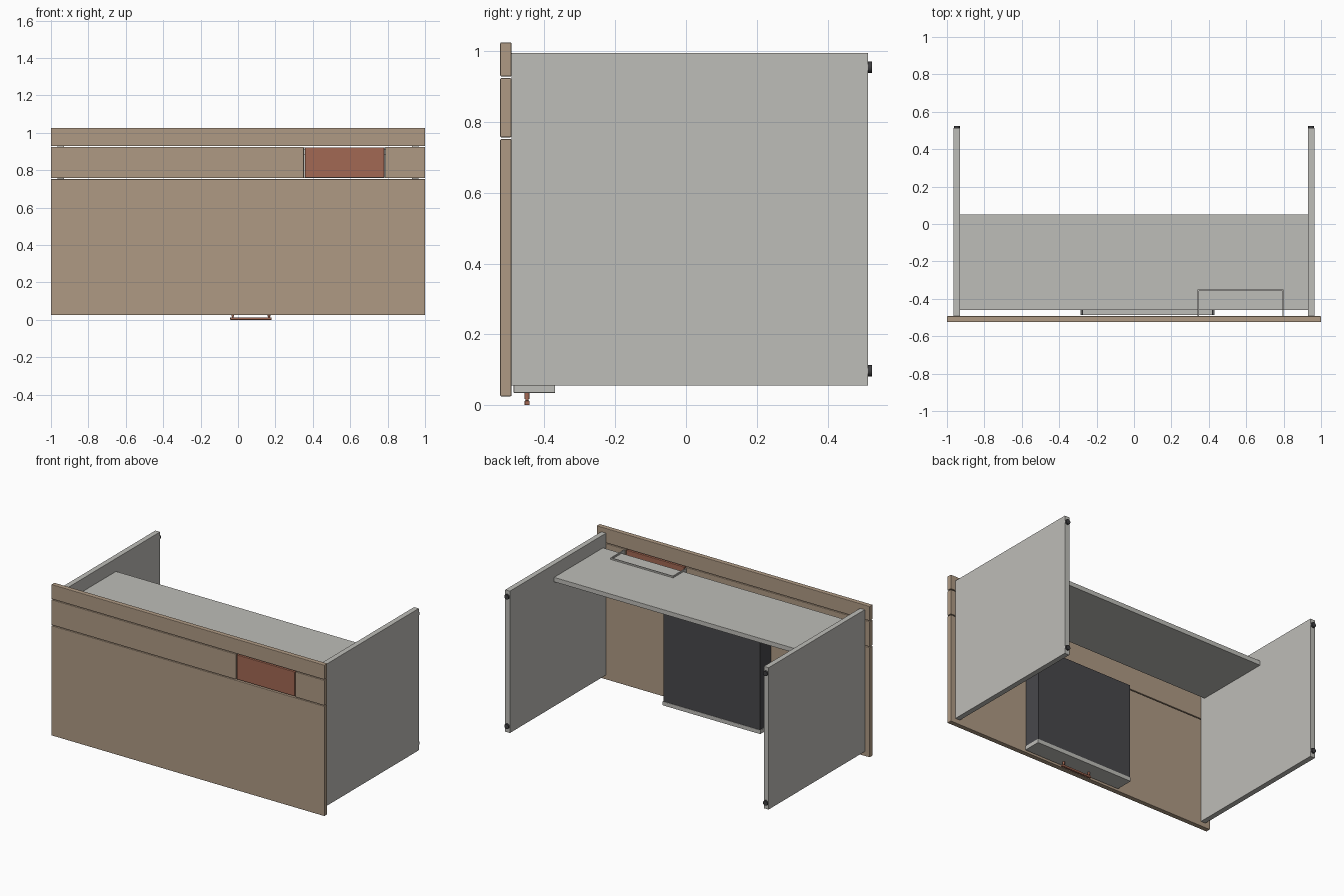
import bpy, bmesh, math

if "Cube" in bpy.data.objects:
    bpy.data.objects.remove(bpy.data.objects["Cube"])


def material(name, r, g, b):
    lin = [((c / 255 + 0.055) / 1.055) ** 2.4 for c in (r, g, b)]
    m = bpy.data.materials.new(name)
    m.diffuse_color = (*lin, 1)
    m.use_nodes = True
    m.node_tree.nodes["Principled BSDF"].inputs["Base Color"].default_value = m.diffuse_color
    return m


WOOD = material("tan wood", 175, 154, 132)
GREY = material("light grey", 190, 189, 184)
DARK = material("charcoal", 72, 72, 75)
FOOT = material("black rubber", 62, 62, 64)
RED = material("terracotta", 162, 104, 83)


def box(name, x, y, z, mat, bevel=0):
    """Box from (min, max) ranges on each axis."""
    bm = bmesh.new()
    bmesh.ops.create_cube(bm, size=1)
    for v in bm.verts:
        v.co = [r[0] if c < 0 else r[1] for c, r in zip(v.co, (x, y, z))]
    if bevel:
        bmesh.ops.bevel(bm, geom=bm.edges[:], offset=bevel, segments=2,
                        profile=0.5, affect='EDGES')
    me = bpy.data.meshes.new(name)
    bm.to_mesh(me)
    bm.free()
    me.materials.append(mat)
    ob = bpy.data.objects.new(name, me)
    bpy.context.collection.objects.link(ob)
    return ob


def rod(name, loc, r, length, mat, rot=(0, 0, 0)):
    bpy.ops.mesh.primitive_cylinder_add(vertices=24, radius=r, depth=length,
                                        location=loc, rotation=rot)
    ob = bpy.context.object
    ob.name = name
    ob.data.materials.append(mat)
    bpy.ops.object.shade_smooth_by_angle(angle=math.radians(40))
    return ob


# Desk top: three boards, the middle one split around the cable hatch
TOP = (-0.525, -0.493)
STRIP = (0.757, 0.924)
box("top_front_board", (-1, 1), TOP, (0.025, 0.752), WOOD, 0.003)
box("top_back_board", (-1, 1), TOP, (0.929, 1.025), WOOD, 0.003)
box("top_strip_long", (-1, 0.352), TOP, STRIP, WOOD, 0.003)
box("top_strip_short", (0.788, 1), TOP, STRIP, WOOD, 0.003)
box("cable_hatch", (0.358, 0.782), TOP, (0.760, 0.922), RED, 0.003)

# Side panels with round feet
for s, side in ((-1, "left"), (1, "right")):
    box(side + "_side_panel", sorted((s * 0.93, s * 0.965)), (-0.493, 0.514),
        (0.055, 0.995), GREY, 0.0015)
    for z, end in ((0.097, "front"), (0.955, "back")):
        rod(f"{side}_{end}_foot", (s * 0.9475, 0.5185, z), 0.016, 0.013, FOOT,
            (math.pi / 2, 0, 0))

# Back modesty panel
box("modesty_panel", (-0.93, 0.93), (-0.46, 0.052), (0.88, 0.91), GREY, 0.001)

# Thin cable tray around the hatch
TRAY_Z = (0.757, 0.92)
box("cable_tray_floor", (0.34, 0.80), (-0.358, -0.351), TRAY_Z, GREY)
box("cable_tray_left_wall", (0.34, 0.347), (-0.493, -0.358), TRAY_Z, GREY)
box("cable_tray_right_wall", (0.793, 0.80), (-0.493, -0.358), TRAY_Z, GREY)

# Shallow drawer: dark tray with grey front
DX = (-0.281, 0.426)
box("drawer_floor", DX, (-0.382, -0.372), (0.06, 0.69), DARK)
for x0, side in ((DX[0], "left"), (DX[1] - 0.008, "right")):
    box(f"drawer_{side}_wall", (x0, x0 + 0.008), (-0.487, -0.382), (0.06, 0.69), DARK)
box("drawer_back_wall", (DX[0] + 0.008, DX[1] - 0.008), (-0.455, -0.382),
    (0.68, 0.69), DARK)
box("drawer_front", (-0.285, 0.43), (-0.487, -0.37), (0.035, 0.061), GREY, 0.001)

# Drawer handle: bar on two stepped posts
box("handle_bar", (-0.042, 0.18), (-0.456, -0.442), (0, 0.013), RED, 0.002)
for x, side in ((-0.028, "left"), (0.166, "right")):
    rod(f"handle_{side}_post", (x, -0.449, 0.023), 0.0045, 0.026, RED)
    rod(f"handle_{side}_collar", (x, -0.449, 0.026), 0.007, 0.018, RED)
